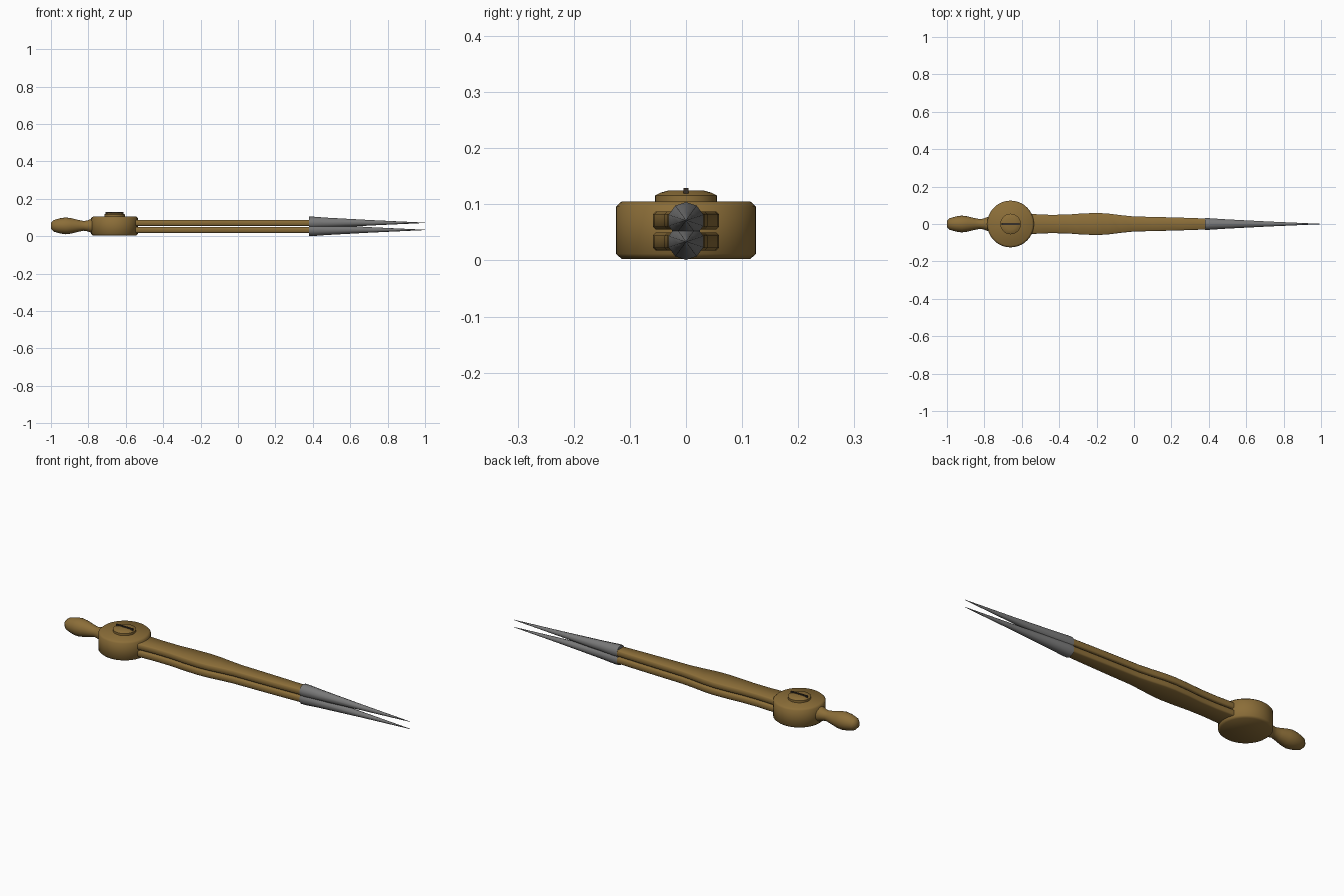
import bpy, bmesh, math
from mathutils import Matrix

if "Cube" in bpy.data.objects:
    bpy.data.objects.remove(bpy.data.objects["Cube"])


def material(name, r, g, b):
    m = bpy.data.materials.new(name)
    m.diffuse_color = (r, g, b, 1)
    m.use_nodes = True
    m.node_tree.nodes["Principled BSDF"].inputs["Base Color"].default_value = m.diffuse_color
    return m


BRASS = material("brass", 0.26, 0.155, 0.04)
STEEL = material("steel", 0.19, 0.19, 0.19)
DARK = material("dark_slot", 0.04, 0.03, 0.02)


def finish(name, bm, mat, smooth=30):
    bmesh.ops.recalc_face_normals(bm, faces=bm.faces)
    me = bpy.data.meshes.new(name)
    bm.to_mesh(me)
    bm.free()
    ob = bpy.data.objects.new(name, me)
    bpy.context.collection.objects.link(ob)
    me.materials.append(mat)
    bpy.ops.object.select_all(action='DESELECT')
    ob.select_set(True)
    bpy.context.view_layer.objects.active = ob
    if smooth:
        bpy.ops.object.shade_smooth_by_angle(angle=math.radians(smooth))
    return ob


def turned(name, profile, sides, loc, mat, along_x=False, smooth=30):
    """Solid of revolution from (radius, height) points."""
    bm = bmesh.new()
    rings = []
    for r, h in profile:
        rings.append([bm.verts.new((r * math.cos(2 * math.pi * i / sides),
                                    r * math.sin(2 * math.pi * i / sides), h))
                      for i in range(sides)])
    for a, b in zip(rings, rings[1:]):
        for i in range(sides):
            j = (i + 1) % sides
            bm.faces.new((a[i], a[j], b[j], b[i]))
    bm.faces.new(rings[0][::-1])
    bm.faces.new(rings[-1])
    if along_x:
        bm.transform(Matrix.Rotation(math.pi / 2, 4, 'Y'))
    bm.transform(Matrix.Translation(loc))
    return finish(name, bm, mat, smooth)


# Hinge hub and screw cap
turned("hinge_hub", [(0.115, 0.003), (0.125, 0.012), (0.125, 0.096), (0.115, 0.105)],
       40, (-0.66, 0, 0), BRASS, smooth=55)
turned("screw_cap", [(0.055, 0.10), (0.055, 0.116), (0.045, 0.121), (0.030, 0.125)],
       32, (-0.66, 0, 0), BRASS, smooth=40)

# Screw slot mark
bm = bmesh.new()
bmesh.ops.create_cube(bm, size=1)
bm.transform(Matrix.Translation((-0.66, 0, 0.123)) @ Matrix.Diagonal((0.096, 0.009, 0.012, 1)))
finish("screw_slot", bm, DARK, 0)

# Turned handle
turned("handle", [(0.016, -1.0), (0.031, -0.985), (0.041, -0.95), (0.045, -0.92),
                  (0.041, -0.89), (0.031, -0.85), (0.026, -0.825), (0.029, -0.805),
                  (0.037, -0.785), (0.038, -0.75)],
       20, (0, 0, 0.055), BRASS, along_x=True, smooth=50)

# Two legs with steel points, stacked in z
HALF_WIDTH = [(-0.60, 0.053), (-0.54, 0.053), (-0.45, 0.049), (-0.36, 0.050),
              (-0.28, 0.056), (-0.20, 0.059), (-0.14, 0.056), (-0.07, 0.047),
              (0.0, 0.040), (0.10, 0.038), (0.25, 0.034), (0.39, 0.029)]
T, C = 0.016, 0.005  # half thickness and edge chamfer

for tag, z in (("lower", 0.0335), ("upper", 0.0715)):
    bm = bmesh.new()
    rings = []
    for x, w in HALF_WIDTH:
        section = [(w, T - C), (w - C, T), (C - w, T), (-w, T - C),
                   (-w, C - T), (C - w, -T), (w - C, -T), (w, C - T)]
        rings.append([bm.verts.new((x, y, z + h)) for y, h in section])
    for a, b in zip(rings, rings[1:]):
        for i in range(8):
            bm.faces.new((a[i], a[(i + 1) % 8], b[(i + 1) % 8], b[i]))
    bm.faces.new(rings[0])
    bm.faces.new(rings[-1])
    finish(tag + "_leg", bm, BRASS, 50)

    turned(tag + "_point", [(0.0325, 0.38), (0.0325, 0.405), (0.027, 0.48),
                            (0.014, 0.72), (0.001, 1.0)],
           10, (0, 0, z), STEEL, along_x=True, smooth=40)
